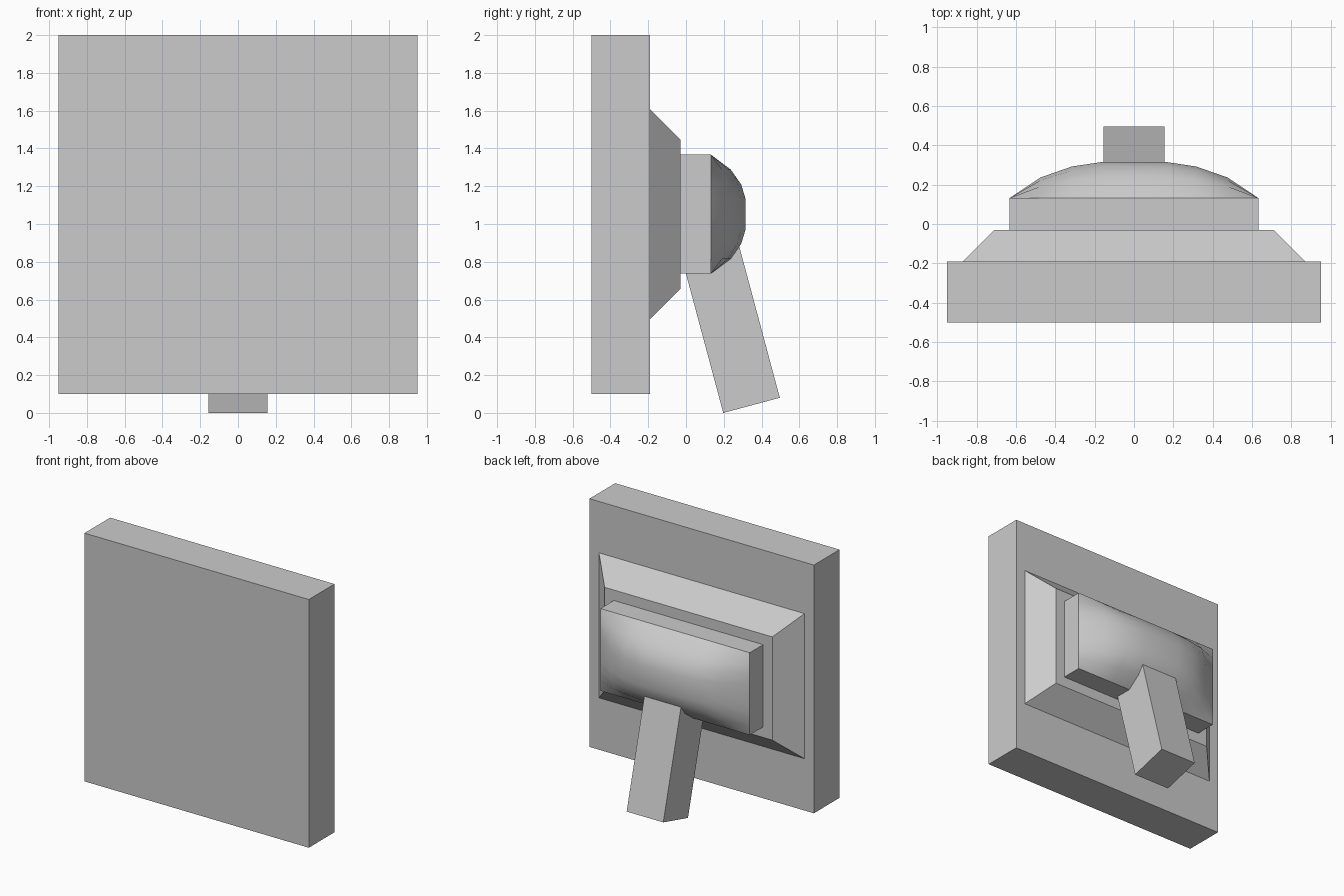
import bpy, bmesh, math
from mathutils import Matrix

if "Cube" in bpy.data.objects:
    bpy.data.objects.remove(bpy.data.objects["Cube"])


def finish(name, bm):
    bmesh.ops.recalc_face_normals(bm, faces=bm.faces)
    me = bpy.data.meshes.new(name)
    bm.to_mesh(me)
    bm.free()
    ob = bpy.data.objects.new(name, me)
    bpy.context.collection.objects.link(ob)
    return ob


def box(name, size, centre, tilt=0.0):
    bm = bmesh.new()
    bmesh.ops.create_cube(bm, size=1)
    bmesh.ops.scale(bm, vec=size, verts=bm.verts)
    bm.transform(Matrix.Translation(centre) @ Matrix.Rotation(tilt, 4, 'X'))
    return finish(name, bm)


MID = 1.052  # centre height of the parts behind the panel

# Flat front panel
box("display_panel", (1.9, 0.31, 1.9), (0, -0.345, 1.05))

# Tapered back step
bm = bmesh.new()
bmesh.ops.create_cube(bm, size=1)
for v in bm.verts:
    back = v.co.y > 0
    v.co.x *= 1.42 if back else 1.74
    v.co.z = MID + v.co.z * (0.79 if back else 1.11)
    v.co.y = -0.03 if back else -0.19
finish("tapered_back", bm)

# Rear housing: box whose back face bulges outward
HX, HZ, Y0, Y1, BULGE = 0.632, 0.315, -0.03, 0.132, 0.184
rise = [0, 0.57, 0.87, 1, 1, 1, 0.87, 0.57, 0]
N = len(rise) - 1
bm = bmesh.new()
grid = [[bm.verts.new((HX * (2 * i / N - 1), Y1 + BULGE * rise[i] * rise[j],
                       MID + HZ * (2 * j / N - 1)))
         for j in range(N + 1)] for i in range(N + 1)]
for i in range(N):
    for j in range(N):
        f = bm.faces.new((grid[i][j], grid[i][j + 1], grid[i + 1][j + 1], grid[i + 1][j]))
        f.smooth = True
rim = [e for e in bm.edges if e.is_boundary]
walls = bmesh.ops.extrude_edge_only(bm, edges=rim)["geom"]
for v in walls:
    if isinstance(v, bmesh.types.BMVert):
        v.co.y = Y0
for e in rim:
    e.smooth = False
for f in walls:
    if isinstance(f, bmesh.types.BMFace):
        f.smooth = False
bmesh.ops.holes_fill(bm, edges=[e for e in bm.edges if e.is_boundary], sides=0)
for f in bm.faces:
    if all(abs(v.co.y - Y0) < 1e-5 for v in f.verts):
        f.smooth = False
finish("rear_housing", bm)

# Tilted support leg, running up into the housing
a = math.radians(15)
L = 0.95
box("support_leg", (0.31, 0.31, L),
    (0, 0.347 - math.sin(a) * L / 2, 0.04 + math.cos(a) * L / 2), a)
